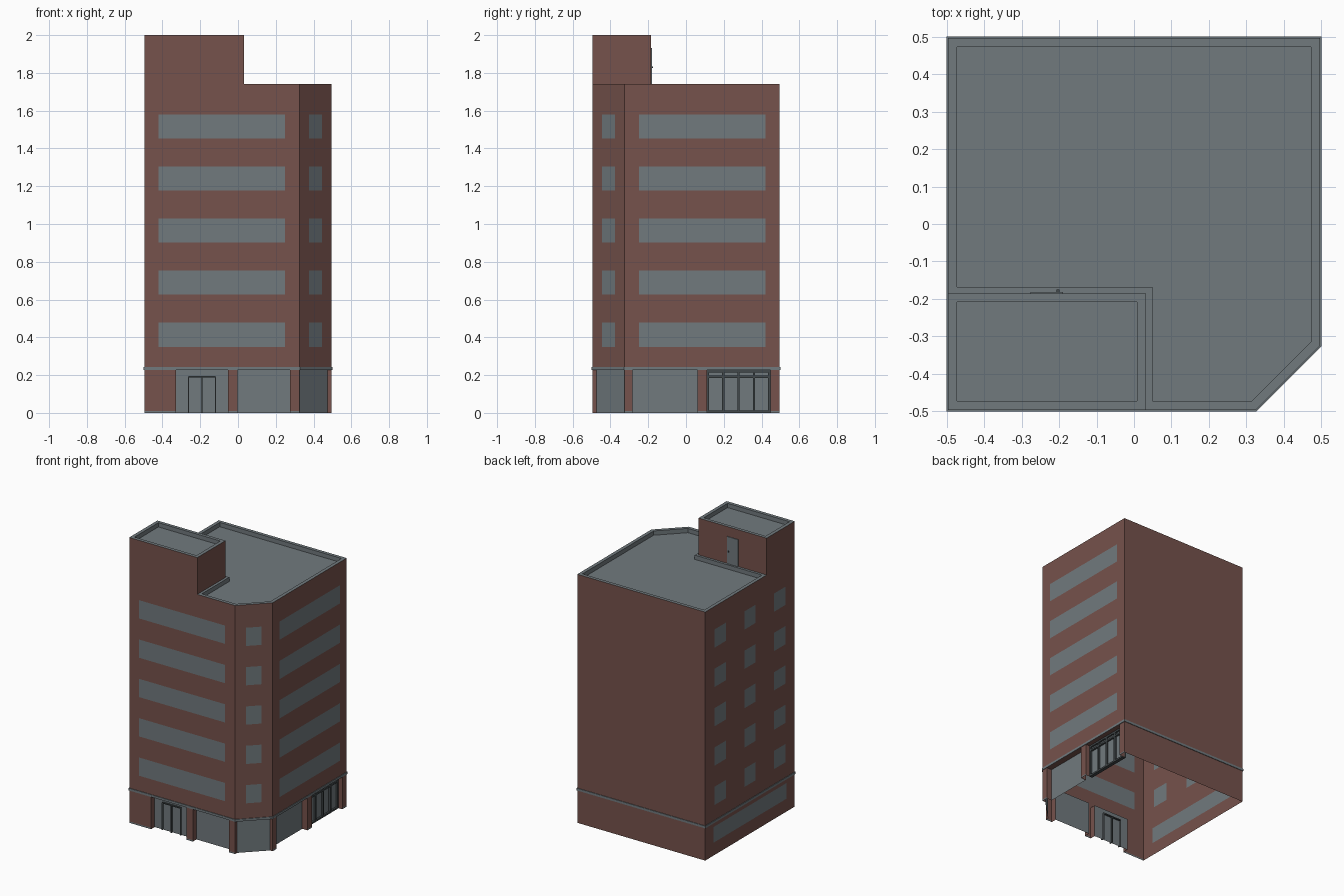
import bpy, bmesh
from mathutils import Vector

if "Cube" in bpy.data.objects:
    bpy.data.objects.remove(bpy.data.objects["Cube"])

W, C = 0.496, 0.325            # half width, chamfer start
ROOF, TOP = 1.742, 2.0         # main roof and stair tower heights
SHOP, REC = 0.228, 0.04        # shopfront height and recess depth


def material(name, rgb):
    m = bpy.data.materials.new(name)
    m.diffuse_color = (*rgb, 1)
    m.use_nodes = True
    m.node_tree.nodes["Principled BSDF"].inputs["Base Color"].default_value = m.diffuse_color
    return m


BRICK, GREY, DARK = 0, 1, 2
MATS = [material("brick", (0.18, 0.085, 0.072)),
        material("blue_grey", (0.165, 0.193, 0.208)),
        material("dark_frame", (0.055, 0.066, 0.07))]


def finish(name, bm):
    bmesh.ops.remove_doubles(bm, verts=bm.verts, dist=1e-5)
    me = bpy.data.meshes.new(name)
    bm.to_mesh(me)
    bm.free()
    for m in MATS:
        me.materials.append(m)
    ob = bpy.data.objects.new(name, me)
    bpy.context.collection.objects.link(ob)
    return ob


def face(bm, pts, mat):
    f = bm.faces.new([bm.verts.new(p) for p in pts])
    f.material_index = mat


def quad(bm, a, b, z0, z1, mat):
    face(bm, [(*a, z0), (*b, z0), (*b, z1), (*a, z1)], mat)


def wall(name, a, b, z0, z1, windows=(), bays=()):
    """Thin brick wall cut in a grid; cells in windows are grey, bays are left open."""
    a, b = Vector(a), Vector(b)
    length = (b - a).length
    d = (b - a) / length
    holes = [(u0, u1, 0, SHOP) for u0, u1 in bays]
    rects = list(windows) + holes
    us = sorted({0, length, *[r[i] for r in rects for i in (0, 1)]})
    zs = sorted({z0, z1, *[r[i] for r in rects for i in (2, 3)]})
    inside = lambda u, z, rs: any(r[0] < u < r[1] and r[2] < z < r[3] for r in rs)
    bm = bmesh.new()
    for u0, u1 in zip(us, us[1:]):
        for h0, h1 in zip(zs, zs[1:]):
            u, z = (u0 + u1) / 2, (h0 + h1) / 2
            if not inside(u, z, holes):
                quad(bm, a + d * u0, a + d * u1, h0, h1,
                     GREY if inside(u, z, windows) else BRICK)
    finish(name, bm)


def recess(name, a, b, ia, ib):
    """Set-back shop glazing with brick reveals and a ceiling."""
    bm = bmesh.new()
    quad(bm, ia, ib, 0, SHOP, GREY)
    quad(bm, a, ia, 0, SHOP, BRICK)
    quad(bm, ib, b, 0, SHOP, BRICK)
    face(bm, [(*p, SHOP) for p in (a, ia, ib, b)], BRICK)
    finish(name, bm)


def ring(bm, outer, inner, z):
    n = len(outer)
    for i in range(n):
        j = (i + 1) % n
        face(bm, [(*outer[i], z), (*outer[j], z), (*inner[j], z), (*inner[i], z)], GREY)


def sunk_roof(name, outer, inner, z, depth=0.03):
    """Grey parapet top, its inner faces and the sunk roof deck."""
    bm = bmesh.new()
    ring(bm, outer, inner, z)
    for p, q in zip(inner, inner[1:] + inner[:1]):
        quad(bm, q, p, z - depth, z, GREY)
    face(bm, [(*p, z - depth) for p in inner], GREY)
    finish(name, bm)


def box(name, x, y, z, mat):
    bm = bmesh.new()
    bmesh.ops.create_cube(bm, size=1)
    for v in bm.verts:
        v.co = [(r[0] + r[1]) / 2 + c * (r[1] - r[0]) for r, c in zip((x, y, z), v.co)]
    for f in bm.faces:
        f.material_index = mat
    finish(name, bm)


# Upper floor windows: five equal rows
def rows(*spans):
    return [(u0, u1, 0.35 + 0.2757 * i, 0.478 + 0.2757 * i)
            for i in range(5) for u0, u1 in spans]


# Main walls, counter-clockwise from the front
front_bays = [(-0.327, -0.052), (-0.003, 0.276)]
right_bays = [(-0.283, 0.06), (0.11, 0.447)]
diag = (W - C) * 2 ** 0.5
wall("front_wall", (-W, -W), (C, -W), 0, ROOF,
     rows((W - 0.42, W + 0.248)) + [(0, W + C, 0, 0.01)],
     [(W + p, W + q) for p, q in front_bays])
wall("corner_wall", (C, -W), (W, -C), 0, ROOF,
     rows((diag / 2 - 0.05, diag / 2 + 0.05)), [(0, diag)])
wall("right_wall", (W, -C), (W, W), 0, ROOF,
     rows((C - 0.25, C + 0.42)) + [(0, W + C, 0, 0.01)],
     [(C + p, C + q) for p, q in right_bays])
wall("back_wall", (W, W), (-W, W), 0, ROOF)
wall("left_wall", (-W, W), (-W, -W), 0, ROOF,
     rows(*[(W + c - 0.063, W + c + 0.063) for c in (-0.33, 0, 0.33)])
     + [(W - 0.405, W + 0.405, 0.09, 0.2)])

# Shopfront recesses
for i, (p, q) in enumerate(front_bays):
    recess(f"front_shop_{i}", (p, -W), (q, -W), (p, REC - W), (q, REC - W))
for i, (p, q) in enumerate(right_bays):
    recess(f"right_shop_{i}", (W, p), (W, q), (W - REC, p), (W - REC, q))
recess("corner_shop", (C, -W), (W, -C), (C, -0.474), (0.474, -C))

# Front double door: header, jambs and centre joint
fy = (REC - W - 0.012, REC - W + 0.012)
box("front_door_header", (-0.262, -0.12), fy, (0.188, 0.195), DARK)
for x, m in ((-0.262, GREY), (-0.191, DARK), (-0.12, GREY)):
    box("front_door_post", (x - 0.003, x + 0.003), fy, (0, 0.19), m)

# Right entrance: framed glazing in four leaves
fx = (W - REC - 0.012, W - REC + 0.012)
for i in range(5):
    y = 0.116 + i * (0.441 - 0.116) / 4
    box("entrance_post", fx, (y - 0.006, y + 0.006), (0, 0.222), DARK)
for z0, z1 in ((0.185, 0.197), (0.214, 0.226), (0.0, 0.012)):
    box("entrance_rail", fx, (0.11, 0.447), (z0, z1), DARK)

# Grey string course above the shops
outline = [(-W, -W), (C, -W), (W, -C), (W, W), (-W, W)]
e = 0.004
wide = [(-W - e, -W - e), (C + e / 2, -W - e), (W + e, -C - e / 2), (W + e, W + e), (-W - e, W + e)]
bm = bmesh.new()
for z in (SHOP, 0.244):
    ring(bm, wide, outline, z)
for p, q in zip(wide, wide[1:] + wide[:1]):
    quad(bm, p, q, SHOP, 0.244, GREY)
bmesh.ops.remove_doubles(bm, verts=bm.verts, dist=1e-5)
bmesh.ops.recalc_face_normals(bm, faces=bm.faces)
finish("string_course", bm)

# Stair tower on the roof
TX, TY = 0.032, -0.185
tower = [(-W, -W), (TX, -W), (TX, TY), (-W, TY)]
for side, p, q in zip(("front", "right", "back", "left"), tower, tower[1:] + tower[:1]):
    wall(f"tower_{side}_wall", p, q, ROOF, TOP)
sunk_roof("tower_roof", tower,
          [(-0.472, -0.472), (0.008, -0.472), (0.008, -0.208), (-0.472, -0.208)], TOP)

# Main roof wrapping around the tower
sunk_roof("main_roof",
          [(TX, -W), (C, -W), (W, -C), (W, W), (-W, W), (-W, TY), (TX, TY)],
          [(0.05, -0.472), (0.315, -0.472), (0.472, -0.315), (0.472, 0.472),
           (-0.472, 0.472), (-0.472, -0.168), (0.05, -0.168)], ROOF)

# Roof door with handle
box("roof_door", (-0.276, -0.19), (TY, TY + 0.004), (ROOF, 1.932), GREY)
box("roof_door_handle", (-0.207, -0.199), (TY + 0.004, TY + 0.01), (1.825, 1.835), DARK)
